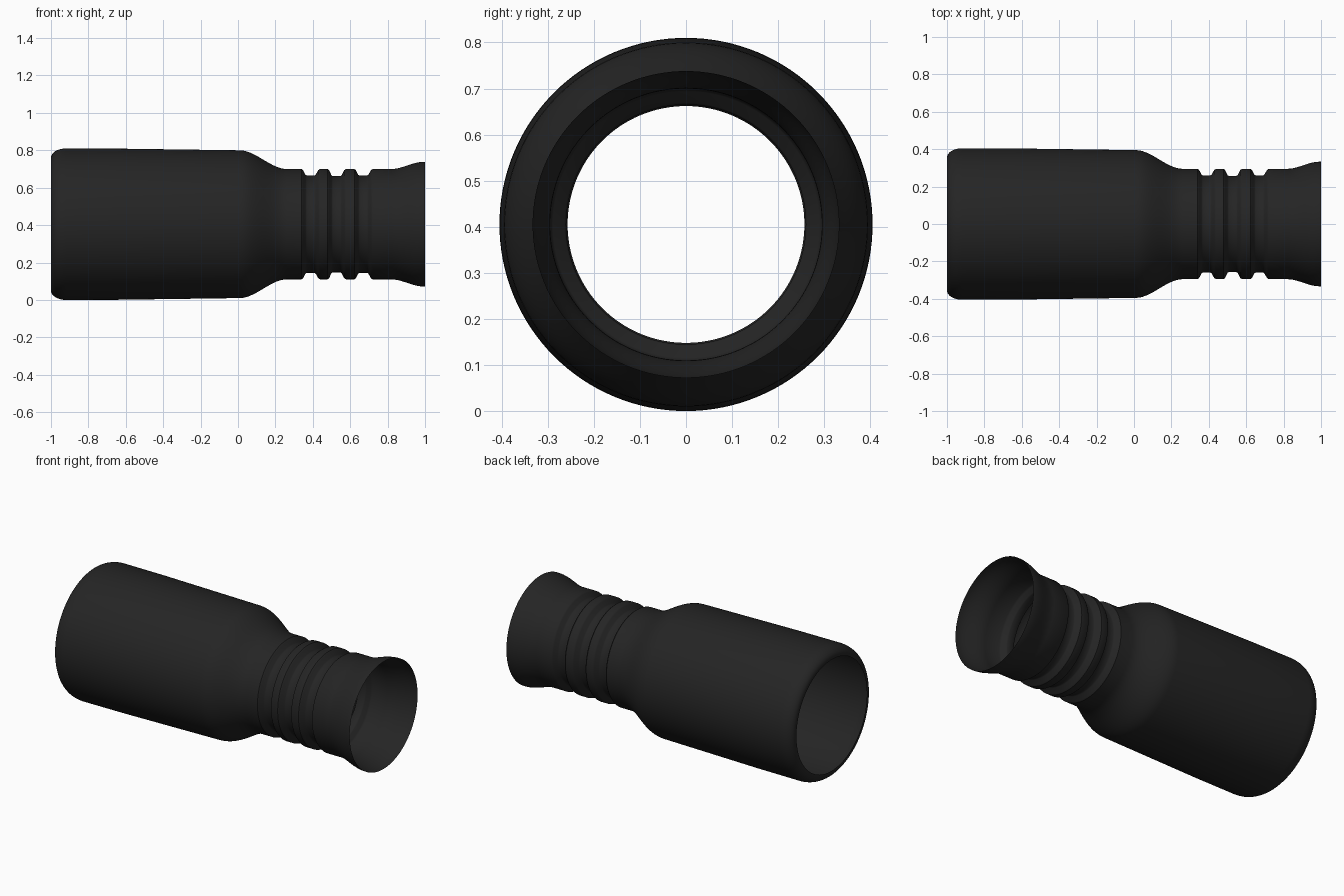
import bpy
import bmesh
from math import pi, sin, cos
from mathutils import Vector

cube = bpy.data.objects.get("Cube")
if cube:
    bpy.data.objects.remove(cube, do_unlink=True)

AXIS_Z = 0.405
NECK_R = 0.295
SEGMENTS = 128

# Matte black rubber
rubber = bpy.data.materials.new("black_rubber")
rubber.use_nodes = True
colour = (0.018, 0.018, 0.018, 1)
rubber.diffuse_color = colour
bsdf = rubber.node_tree.nodes["Principled BSDF"]
bsdf.inputs["Base Color"].default_value = colour
bsdf.inputs["Roughness"].default_value = 0.8


def ease(x0, r0, x1, r1, steps=10):
    """S-shaped transition between two radii."""
    points = []
    for i in range(steps + 1):
        t = i / steps
        points.append((x0 + (x1 - x0) * t, r0 + (r1 - r0) * t * t * (3 - 2 * t)))
    return points


def groove(x, floor):
    """Ring groove with slightly rounded lips."""
    return [(x - 0.008, NECK_R), (x, NECK_R - 0.006), (x + 0.013, floor + 0.004),
            (x + 0.02, floor), (x + 0.06, floor), (x + 0.067, floor + 0.004),
            (x + 0.081, NECK_R - 0.006), (x + 0.09, NECK_R)]


# Rounded rim at the wide end
profile = [(-1, 0.345)]
for i in range(9):
    a = i / 8 * pi / 2
    profile.append((-0.92 - 0.08 * cos(a), 0.355 + 0.05 * sin(a)))

# Body with a slight taper, shoulder, grooved neck and flared mouth
profile.append((-0.64, 0.404))
profile += ease(0.01, 0.395, 0.26, NECK_R, 14)
for x, floor in ((0.348, 0.26), (0.487, 0.257), (0.63, 0.26)):
    profile += groove(x, floor)
profile += ease(0.82, NECK_R, 0.99, 0.333)
profile.append((1, 0.333))

# Revolve the profile around the long axis
bm = bmesh.new()
verts = [bm.verts.new((x, 0, r)) for x, r in profile]
edges = [bm.edges.new(pair) for pair in zip(verts, verts[1:])]
bmesh.ops.spin(bm, geom=verts + edges, cent=(0, 0, 0), axis=(1, 0, 0),
               angle=2 * pi, steps=SEGMENTS, use_duplicate=False)
bmesh.ops.remove_doubles(bm, verts=bm.verts[:], dist=0.0005)
bmesh.ops.recalc_face_normals(bm, faces=bm.faces[:])

# Keep the outside facing outward
bm.normal_update()
outward = 0
for face in bm.faces:
    centre = face.calc_center_median()
    outward += face.normal.dot(Vector((0, centre.y, centre.z)))
if outward < 0:
    bmesh.ops.reverse_faces(bm, faces=bm.faces[:])

mesh = bpy.data.meshes.new("rubber_sleeve")
bm.to_mesh(mesh)
bm.free()
mesh.materials.append(rubber)
sleeve = bpy.data.objects.new("rubber_sleeve", mesh)
sleeve.location.z = AXIS_Z
bpy.context.collection.objects.link(sleeve)

bpy.ops.object.select_all(action="DESELECT")
sleeve.select_set(True)
bpy.context.view_layer.objects.active = sleeve
bpy.ops.object.shade_smooth_by_angle(angle=pi / 5)
